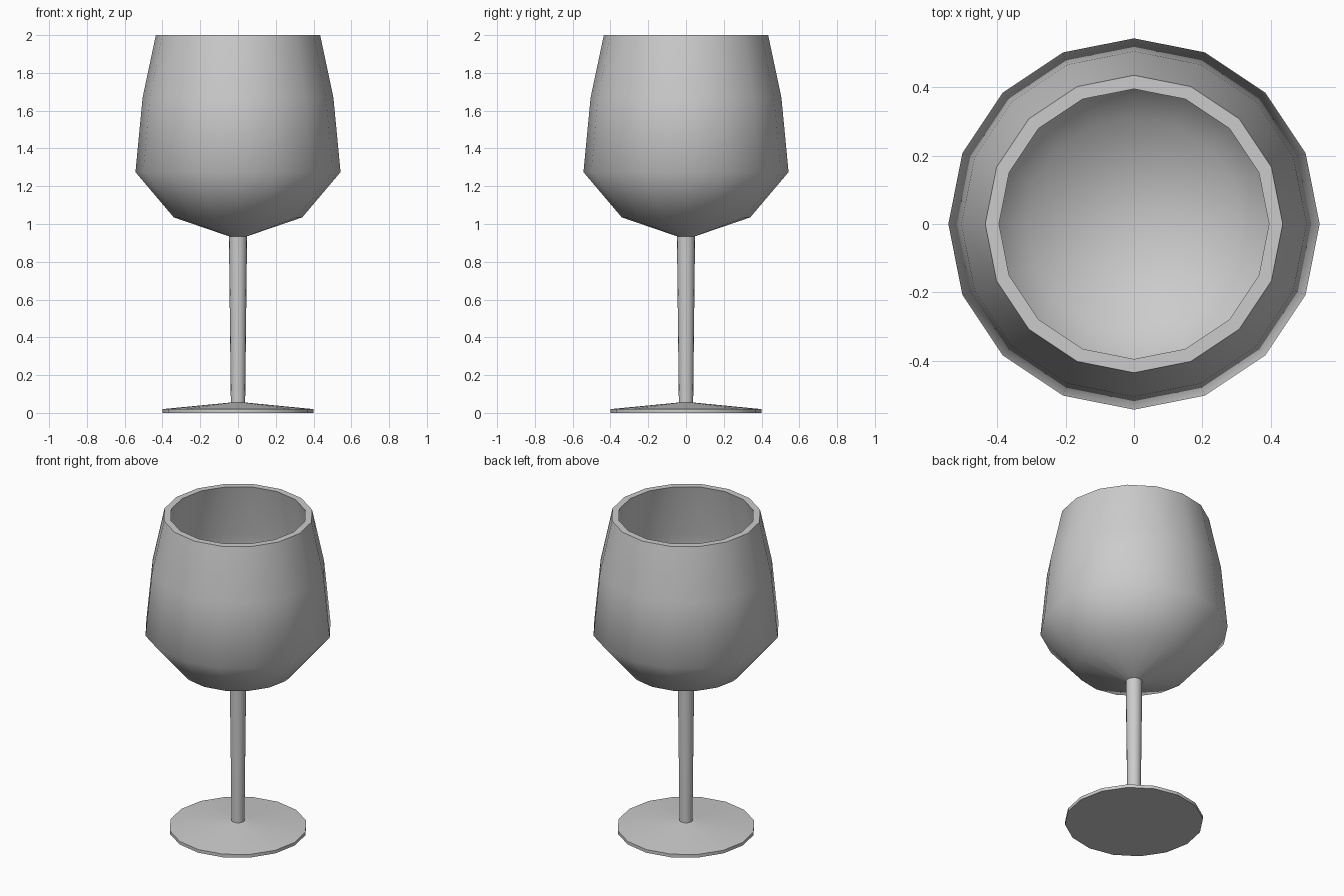
import bpy, bmesh
from math import cos, sin, tau, radians

if "Cube" in bpy.data.objects:
    bpy.data.objects.remove(bpy.data.objects["Cube"])

SIDES = 16

# Closed profile (radius, height): foot, stem, bowl outside, rim, bowl inside
PROFILE = [
    (0, 0), (0.40, 0), (0.40, 0.02), (0.038, 0.055),
    (0.048, 0.935),
    (0.34, 1.035), (0.543, 1.275), (0.505, 1.67), (0.435, 2.0),
    (0.395, 2.0), (0.465, 1.66), (0.50, 1.29), (0.315, 1.07), (0, 0.97),
]


def lathe(name, profile, sides):
    """Spin a profile round z; points on the axis become single vertices."""
    bm = bmesh.new()
    rings = []
    for r, z in profile:
        n = sides if r > 0 else 1
        rings.append([bm.verts.new((r * cos(tau * i / sides), r * sin(tau * i / sides), z))
                      for i in range(n)])
    for a, b in zip(rings, rings[1:]):
        for i in range(sides):
            j = (i + 1) % sides
            corners = [a[i % len(a)], a[j % len(a)], b[j % len(b)], b[i % len(b)]]
            bm.faces.new(list(dict.fromkeys(corners)))
    bmesh.ops.recalc_face_normals(bm, faces=bm.faces)
    mesh = bpy.data.meshes.new(name)
    bm.to_mesh(mesh)
    bm.free()
    obj = bpy.data.objects.new(name, mesh)
    bpy.context.collection.objects.link(obj)
    return obj


# Stemmed glass, smooth apart from the rim and foot edges
glass = lathe("stemmed_glass", PROFILE, SIDES)
bpy.context.view_layer.objects.active = glass
glass.select_set(True)
bpy.ops.object.shade_smooth_by_angle(angle=radians(55))
